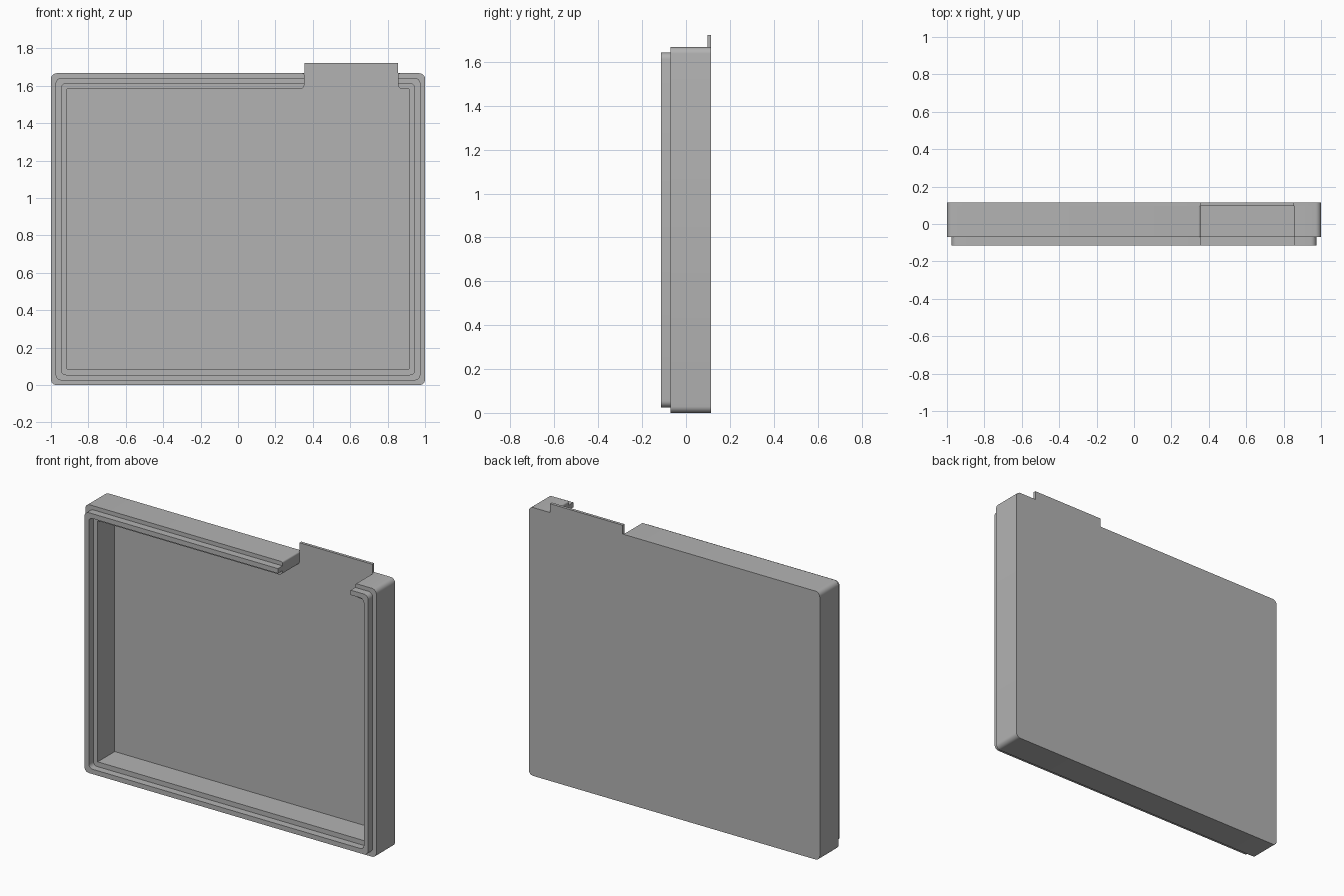
import bpy
import bmesh
import math
from mathutils import Vector

cube = bpy.data.objects.get("Cube")
if cube:
    bpy.data.objects.remove(cube, do_unlink=True)

WIDTH, HEIGHT = 1.0, 1.667          # half width and wall height
NOTCH_L, NOTCH_R = 0.355, 0.855     # opening in the top wall
TONGUE_TOP = 1.722
FRONT, STEP, FLOOR, BACK = -0.115, -0.07, 0.097, 0.115

grey = bpy.data.materials.new("plain grey")
grey.use_nodes = True
colour = (0.45, 0.45, 0.45, 1)
grey.diffuse_color = colour
grey.node_tree.nodes["Principled BSDF"].inputs["Base Color"].default_value = colour


def rounded(corners, steps=6):
    """Outline from (x, z, radius) right-angle corners, with arcs at each."""
    out = []
    for i, (x, z, r) in enumerate(corners):
        p = Vector((x, z))
        if r == 0:
            out.append(p)
            continue
        a = (Vector(corners[i - 1][:2]) - p).normalized()
        b = (Vector(corners[(i + 1) % len(corners)][:2]) - p).normalized()
        centre = p + (a + b) * r
        for k in range(steps + 1):
            t = k / steps * math.pi / 2
            out.append(centre - b * r * math.cos(t) - a * r * math.sin(t))
    return out


def extrude_outline(name, corners, y0, y1):
    """Solid slab with the given front outline, from y0 to y1."""
    bm = bmesh.new()
    face = bm.faces.new([bm.verts.new((p.x, y0, p.y)) for p in rounded(corners)])
    ext = bmesh.ops.extrude_face_region(bm, geom=[face], use_keep_orig=True)
    moved = [v for v in ext["geom"] if isinstance(v, bmesh.types.BMVert)]
    bmesh.ops.translate(bm, verts=moved, vec=(0, y1 - y0, 0))
    bmesh.ops.recalc_face_normals(bm, faces=bm.faces)
    mesh = bpy.data.meshes.new(name)
    bm.to_mesh(mesh)
    bm.free()
    mesh.materials.append(grey)
    obj = bpy.data.objects.new(name, mesh)
    bpy.context.collection.objects.link(obj)
    bpy.ops.object.select_all(action="DESELECT")
    obj.select_set(True)
    bpy.context.view_layer.objects.active = obj
    bpy.ops.object.shade_smooth_by_angle(angle=math.radians(30))
    return obj


def open_ring(outer, inner, r_out, r_in, end_out, end_in):
    """Rectangular ring, broken at the notch, between two insets."""
    xo, xi = WIDTH - outer, WIDTH - inner
    to, ti = HEIGHT - outer, HEIGHT - inner
    return [
        (NOTCH_L, to, end_out), (-xo, to, r_out), (-xo, outer, r_out),
        (xo, outer, r_out), (xo, to, r_out), (NOTCH_R, to, end_out),
        (NOTCH_R, ti, end_in), (xi, ti, r_in), (xi, inner, r_in),
        (-xi, inner, r_in), (-xi, ti, r_in), (NOTCH_L, ti, end_in),
    ]


# Back panel with the tongue rising through the notch
extrude_outline("back_panel", [
    (-WIDTH, 0, 0.03), (WIDTH, 0, 0.03), (WIDTH, HEIGHT, 0.03),
    (NOTCH_R, HEIGHT, 0), (NOTCH_R, TONGUE_TOP, 0),
    (NOTCH_L, TONGUE_TOP, 0), (NOTCH_L, HEIGHT, 0), (-WIDTH, HEIGHT, 0.03),
], FLOOR, BACK)

# Thick side walls, square inside and rounded outside
extrude_outline("side_walls", open_ring(0, 0.085, 0.03, 0, 0.01, 0.025), STEP, FLOOR)

# Thin raised lip along the middle of the wall edge
extrude_outline("front_lip", open_ring(0.025, 0.055, 0.03, 0.025, 0, 0), FRONT, STEP)
